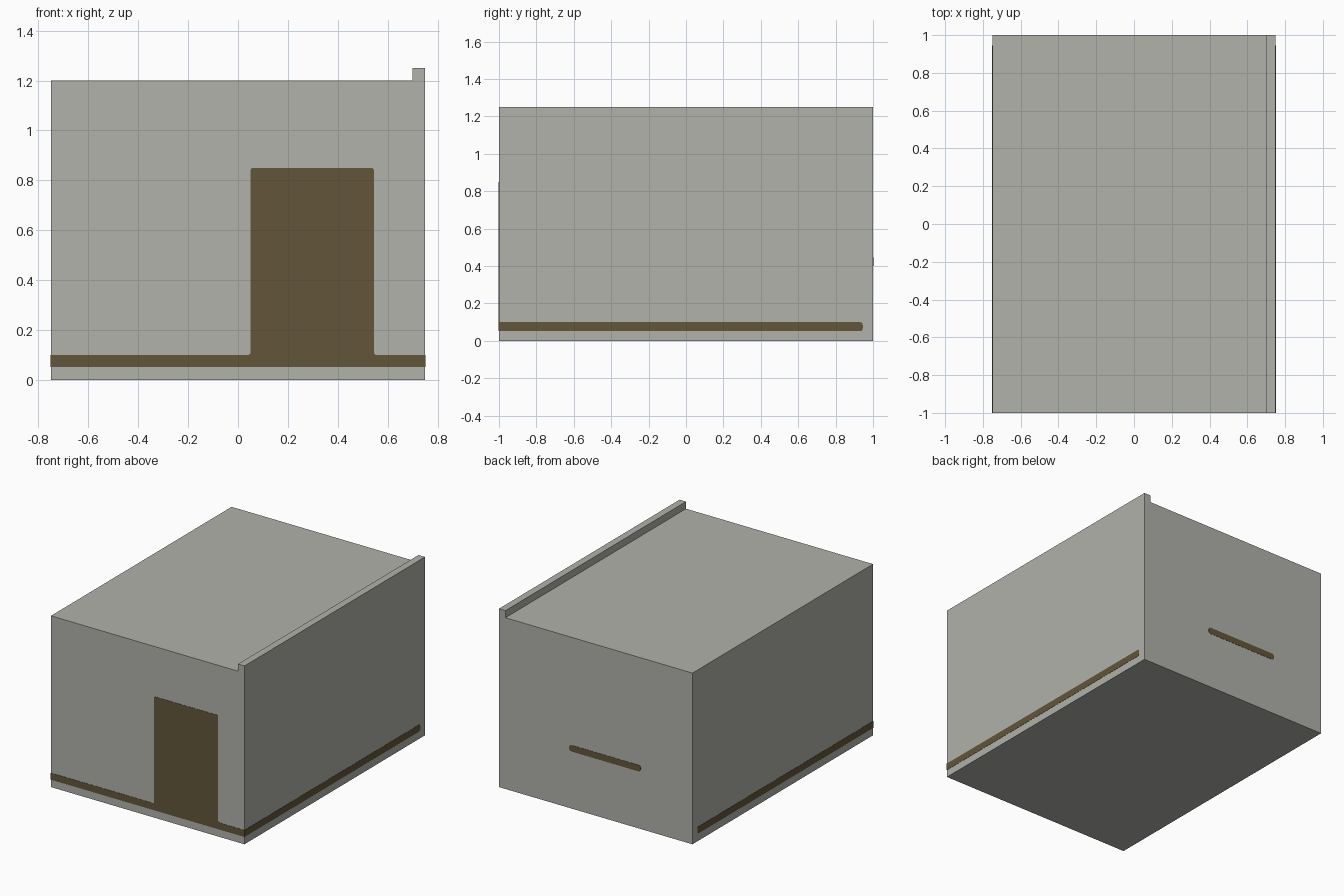
import bpy
import bmesh
from mathutils import Vector

cube = bpy.data.objects.get("Cube")
if cube:
    bpy.data.objects.remove(cube, do_unlink=True)

W, D, H = 0.75, 1.0, 1.2     # half width, half depth, roof height
PROUD = 0.0015               # how far painted plates stand off the wall


def material(name, rgb):
    m = bpy.data.materials.new(name)
    m.use_nodes = True
    m.diffuse_color = (*rgb, 1)
    bsdf = next(n for n in m.node_tree.nodes if n.type == 'BSDF_PRINCIPLED')
    bsdf.inputs["Base Color"].default_value = (*rgb, 1)
    bsdf.inputs["Roughness"].default_value = 0.8
    return m


grey = material("warm grey plaster", (0.434, 0.445, 0.402))
brown = material("dark brown paint", (0.122, 0.093, 0.042))


def rounded(corners, steps=4):
    """Turn (u, v, radius) corners into an outline with filleted corners."""
    out = []
    for i, (u, v, r) in enumerate(corners):
        p = Vector((u, v))
        if r == 0:
            out.append(p)
            continue
        a = p + (Vector(corners[i - 1][:2]) - p).normalized() * r
        b = p + (Vector(corners[(i + 1) % len(corners)][:2]) - p).normalized() * r
        for k in range(steps + 1):
            t = k / steps
            out.append(a * (1 - t) ** 2 + p * 2 * t * (1 - t) + b * t ** 2)
    return out


def prism(name, outline, place, d0, d1, mat):
    """Extrude a flat outline from depth d0 to d1; place maps (u, v, d) to space."""
    bm = bmesh.new()
    lo, hi = [[bm.verts.new(place(u, v, d)) for u, v in outline] for d in (d0, d1)]
    bm.faces.new(lo)
    bm.faces.new(hi)
    n = len(outline)
    for i in range(n):
        j = (i + 1) % n
        bm.faces.new((lo[i], lo[j], hi[j], hi[i]))
    bmesh.ops.recalc_face_normals(bm, faces=bm.faces)
    me = bpy.data.meshes.new(name)
    bm.to_mesh(me)
    bm.free()
    me.materials.append(mat)
    ob = bpy.data.objects.new(name, me)
    bpy.context.collection.objects.link(ob)
    return ob


# Building body with a raised parapet along the +x roof edge
profile = [(-W, 0), (W, 0), (W, 1.25), (0.70, 1.25), (0.70, H), (-W, H)]
prism("building_body", profile, lambda u, v, d: (u, d, v), -D, D, grey)

# Front: base stripe and doorway as one painted shape
LOW, TOP = 0.052, 0.10
e = W + PROUD
front = rounded([(-e, LOW, 0), (e, LOW, 0), (e, TOP, 0),
                 (0.545, TOP, 0.012), (0.545, 0.85, 0.012),
                 (0.05, 0.85, 0.012), (0.05, TOP, 0.012), (-e, TOP, 0)])
prism("front_door_and_stripe", front, lambda u, v, d: (u, -D - d, v),
      -PROUD, PROUD, brown)

# Side stripes, rounded at the rear end
stripe = rounded([(-D, LOW, 0), (0.945, LOW, 0.014),
                  (0.945, TOP, 0.014), (-D, TOP, 0)])
for name, s in (("left_stripe", 1), ("right_stripe", -1)):
    prism(name, stripe, lambda u, v, d: (s * (W + d), u, v), -PROUD, PROUD, brown)

# Short slot on the back wall
slot = rounded([(-0.35, 0.40, 0.02), (0.205, 0.40, 0.02),
                (0.205, 0.445, 0.02), (-0.35, 0.445, 0.02)])
prism("back_slot", slot, lambda u, v, d: (u, D + d, v), -PROUD, PROUD, brown)
